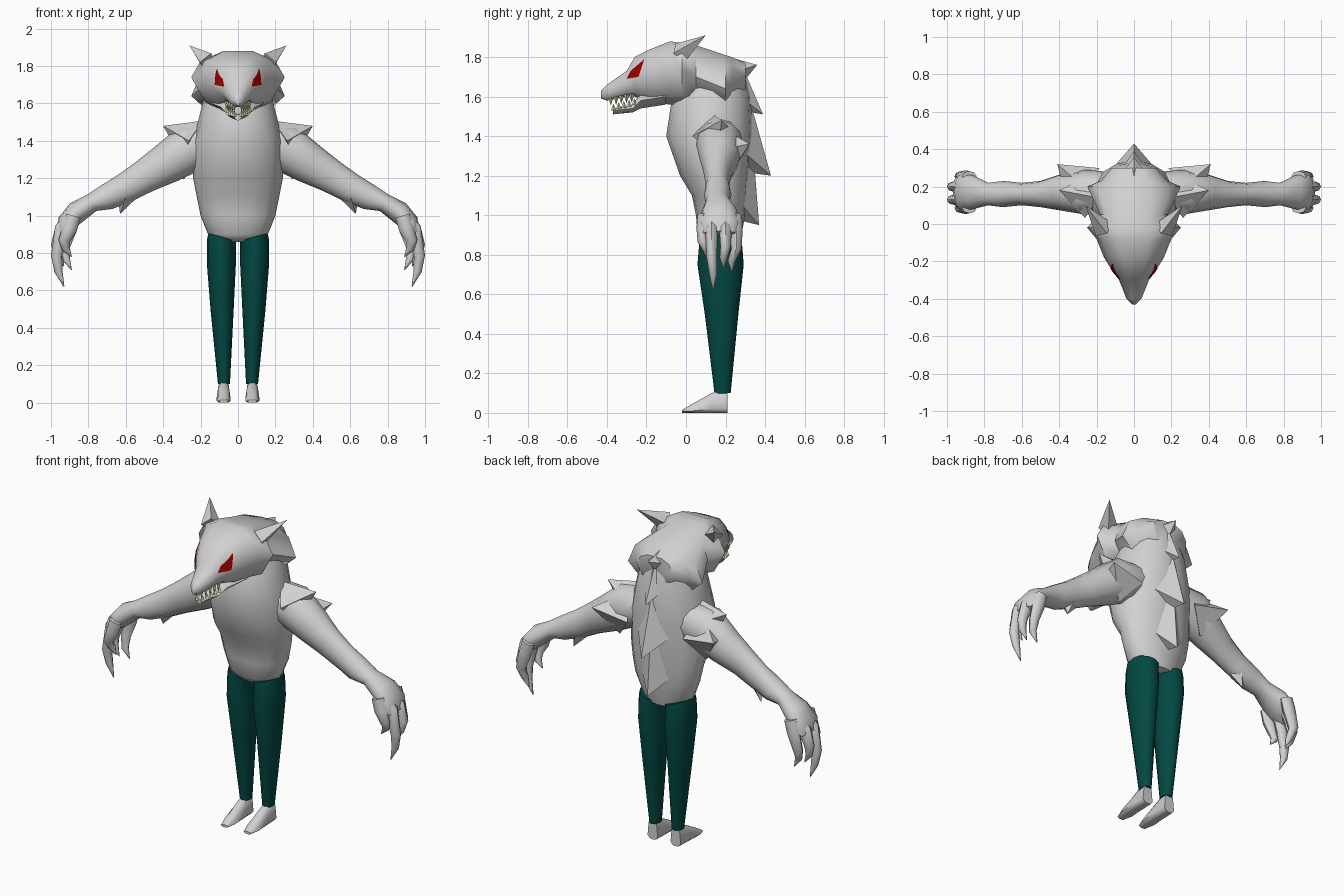
import bpy, bmesh, math
from mathutils import Vector
from mathutils.bvhtree import BVHTree

default_cube = bpy.data.objects.get("Cube")
if default_cube:
    bpy.data.objects.remove(default_cube, do_unlink=True)


def material(name, red, green, blue):
    mat = bpy.data.materials.new(name)
    mat.use_nodes = True
    colour = (red, green, blue, 1)
    mat.diffuse_color = colour
    shader = mat.node_tree.nodes["Principled BSDF"]
    shader.inputs["Base Color"].default_value = colour
    shader.inputs["Roughness"].default_value = .8
    return mat


fur = material("grey fur", .64, .64, .64)
cloth = material("teal cloth", .001, .065, .055)
red_eye = material("red eye", .33, 0, 0)
ivory = material("ivory tooth", .85, .8, .52)


def finish(name, bm, mat, mirrored=False, sharp_angle=50):
    """Turn the working mesh into a shaded object, mirrored when it is one of a pair."""
    mesh = bpy.data.meshes.new(name)
    bm.to_mesh(mesh)
    bm.free()
    mesh.materials.append(mat)
    mesh.shade_smooth()
    mesh.set_sharp_from_angle(angle=math.radians(sharp_angle))
    part = bpy.data.objects.new(name, mesh)
    bpy.context.collection.objects.link(part)
    if mirrored:
        modifier = part.modifiers.new("mirror", 'MIRROR')
        modifier.use_mirror_merge = False


def skin(bm, rings):
    """Join rings of points into a closed surface."""
    rows = [[bm.verts.new(point) for point in ring] for ring in rings]
    for row, following in zip(rows, rows[1:]):
        for i in range(len(row)):
            bm.faces.new((row[i - 1], row[i], following[i], following[i - 1]))
    bm.faces.new(rows[0])
    bm.faces.new(rows[-1])
    bmesh.ops.recalc_face_normals(bm, faces=bm.faces)


def tube(bm, path, sides=12):
    """Sweep ellipses along a path of x, y, z, half thickness, half depth."""
    rings = []
    turns = [math.tau * i / sides for i in range(sides)]
    for k, (x, y, z, thick, deep) in enumerate(path):
        before, after = path[max(k - 1, 0)], path[min(k + 1, len(path) - 1)]
        across = Vector((before[2] - after[2], 0, after[0] - before[0])).normalized()
        centre = Vector((x, y, z))
        rings.append([centre + across * thick * math.cos(turn)
                      + Vector((0, deep * math.sin(turn), 0)) for turn in turns])
    skin(bm, rings)


def stations(bm, rows, offset=0):
    """Loft cross-sections front to back: y, top, widest height, bottom, half width."""
    rings = []
    for y, top, middle, bottom, width in rows:
        half = [(.4, top), (.8, top + (middle - top) / 3), (1, middle),
                (.7, bottom + (middle - bottom) / 4), (.3, bottom)]
        ring = half + [(-side, z) for side, z in reversed(half)]
        rings.append([(offset + width * side, y, z) for side, z in ring])
    skin(bm, rings)


def spike(bm, centre, tip, radius):
    """Four-sided spike whose base stands square to its direction."""
    centre, tip = Vector(centre), Vector(tip)
    direction = (tip - centre).normalized()
    side = direction.cross(Vector((0, 0, 1)) if abs(direction.z) < .9 else Vector((0, 1, 0)))
    side = side.normalized() * radius
    up = side.cross(direction)
    base = [bm.verts.new(centre + arm) for arm in (side, up, -side, -up)]
    point = bm.verts.new(tip)
    faces = [bm.faces.new(base)]
    faces += [bm.faces.new((base[i - 1], base[i], point)) for i in range(len(base))]
    bmesh.ops.recalc_face_normals(bm, faces=faces)


# Torso: height, front, back, half width
bm = bmesh.new()
torso = [(.86, .1, .27, .12), (.9, .06, .28, .16), (1, .05, .3, .2), (1.1, .03, .31, .22),
         (1.2, -.03, .32, .24), (1.4, -.1, .34, .24), (1.6, -.07, .33, .19), (1.7, 0, .3, .15)]
tube(bm, [(0, (front + back) / 2, z, width, (back - front) / 2)
          for z, front, back, width in torso], sides=16)
finish("torso", bm, fur)

# Head with flared cheeks, running back into a flared neck mane
bm = bmesh.new()
stations(bm, [(-.43, 1.63, 1.61, 1.59, .01), (-.4, 1.66, 1.62, 1.58, .04),
              (-.3, 1.73, 1.66, 1.6, .08), (-.26, 1.8, 1.69, 1.6, .11),
              (-.18, 1.84, 1.71, 1.57, .16), (-.08, 1.88, 1.73, 1.56, .2),
              (-.02, 1.87, 1.74, 1.56, .25), (.05, 1.86, 1.7, 1.57, .18),
              (.2, 1.81, 1.64, 1.55, .25), (.23, 1.8, 1.67, 1.56, .18),
              (.3, 1.77, 1.7, 1.62, .12)])
head_surface = BVHTree.FromBMesh(bm)
spike(bm, (0, .2, 1.71), (0, .36, 1.76), .11)
finish("head", bm, fur)

# Lower jaw, rising to close the corner of the mouth
bm = bmesh.new()
stations(bm, [(-.37, 1.54, 1.53, 1.51, .02), (-.27, 1.56, 1.54, 1.52, .06),
              (-.23, 1.62, 1.58, 1.54, .09), (-.1, 1.65, 1.6, 1.56, .14)])
finish("lower_jaw", bm, fur)

# Teeth along both jaws
bm = bmesh.new()
for i in range(5):
    y, x = -.38 + i / 38, .02 + i / 100
    upper, lower = 1.6 + i / 300, 1.53 + i / 150
    spike(bm, (x, y, upper), (x, y, upper - .045), .014)
    spike(bm, (x, y + .013, lower), (x, y + .013, lower + .035), .014)
finish("teeth", bm, ivory, mirrored=True)

# Eyes laid onto the head surface
bm = bmesh.new()
outline = [(-.3, 1.69), (-.24, 1.7), (-.21, 1.79), (-.28, 1.73)]
bm.faces.new([bm.verts.new((0, y, z)) for y, z in outline])
bmesh.ops.subdivide_edges(bm, edges=bm.edges[:], cuts=5, use_grid_fill=True)
for vert in bm.verts:
    outside = Vector((1, vert.co.y, vert.co.z))
    vert.co = head_surface.ray_cast(outside, Vector((-1, 0, 0)))[0]
    vert.co.x += .004
finish("eye", bm, red_eye, mirrored=True)

# Ears
bm = bmesh.new()
spike(bm, (.16, -.03, 1.82), (.26, .1, 1.91), .055)
finish("ear", bm, fur, mirrored=True)

# Layered mane down the spine: tip, rise of the base above it, breadth
bm = bmesh.new()
for tip_y, tip_z, rise, breadth in ((.39, 1.51, .15, .13), (.43, 1.2, .2, .2),
                                    (.37, .95, .2, .19)):
    spike(bm, (0, .2, tip_z + rise), (0, tip_y, tip_z), breadth)
finish("back_mane", bm, fur)

# Arms
bm = bmesh.new()
tube(bm, [(.15, .17, 1.38, .11, .11), (.26, .17, 1.36, .13, .12), (.38, .17, 1.28, .11, .1),
          (.5, .16, 1.21, .09, .07), (.6, .16, 1.15, .08, .06), (.7, .16, 1.1, .07, .07),
          (.78, .16, 1.07, .05, .06), (.86, .17, 1.02, .06, .09), (.92, .17, .96, .05, .1),
          (.95, .17, .91, .02, .08)])
finish("arm", bm, fur, mirrored=True)

# Clawed fingers, thumb first, each curling down to its own tip height
bm = bmesh.new()
for i, (y, tip_z) in enumerate(((.085, .78), (.13, .62), (.2, .73), (.255, .71))):
    tip_y = y + (.16 - y) / 4
    knuckle = .97 if i in (1, 2) else .93
    bend = (.95 + tip_z) / 2
    tube(bm, [(.88, y, 1, .04, .028), (knuckle - .03, y, .93, .04, .032),
              (knuckle, y, bend, .03, .026),
              (knuckle - .01, tip_y, (bend + tip_z) / 2, .022, .02),
              (knuckle - .04, tip_y, tip_z, .002, .002)], sides=8)
finish("clawed_fingers", bm, fur, mirrored=True)

# Fur tufts: two on each shoulder and one on each elbow
bm = bmesh.new()
spike(bm, (.24, .15, 1.4), (.4, .18, 1.48), .12)
spike(bm, (.27, .2, 1.32), (.41, .32, 1.36), .13)
spike(bm, (.6, .16, 1.1), (.63, .18, 1.01), .05)
finish("fur_tufts", bm, fur, mirrored=True)

# Trouser legs with a waist slanting down to the middle
bm = bmesh.new()
tube(bm, [(.082, .175, .885, .08, .105), (.089, .175, .86, .078, .108),
          (.089, .175, .75, .078, .117), (.085, .18, .5, .062, .085),
          (.075, .185, .1, .032, .041)])
finish("trouser_leg", bm, cloth, mirrored=True)

# Feet
bm = bmesh.new()
stations(bm, [(-.02, .015, .01, 0, .025), (.03, .045, .01, 0, .038),
              (.13, .1, .02, 0, .038), (.21, .13, .02, 0, .034)], offset=.077)
finish("foot", bm, fur, mirrored=True)
